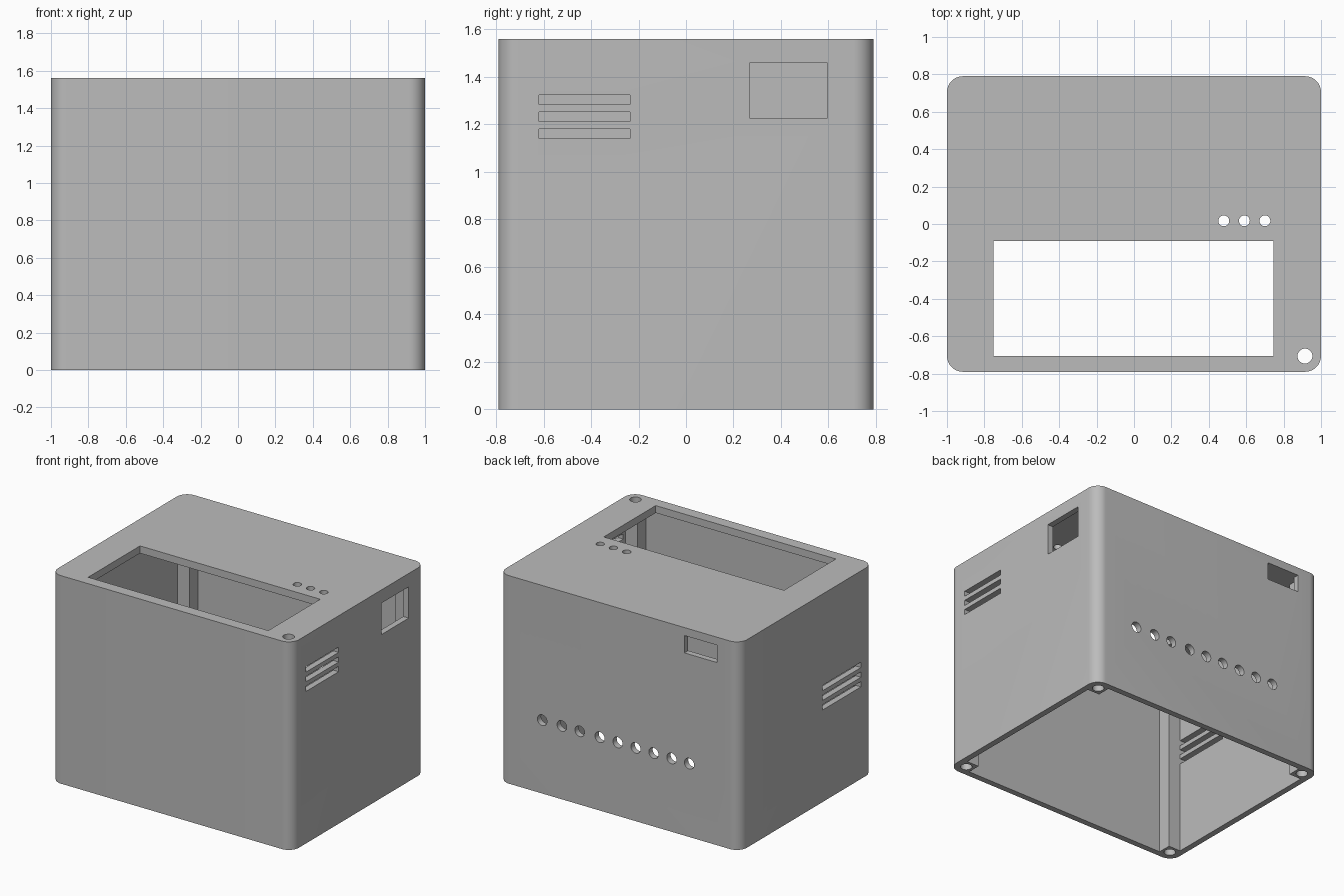
import bpy, bmesh, math
from mathutils import Matrix, Vector

if "Cube" in bpy.data.objects:
    bpy.data.objects.remove(bpy.data.objects["Cube"])

HX, HY, H = 1.0, 0.79, 1.56      # half width, half depth, height
R = 0.085                        # vertical corner radius
WALL, POST, ROOF = 0.045, 0.145, 0.055

grey = bpy.data.materials.new("light_grey_plastic")
grey.diffuse_color = (0.5, 0.5, 0.5, 1)
grey.use_nodes = True
grey.node_tree.nodes["Principled BSDF"].inputs["Base Color"].default_value = grey.diffuse_color


def make_object(name, bm):
    bmesh.ops.recalc_face_normals(bm, faces=bm.faces)
    mesh = bpy.data.meshes.new(name)
    bm.to_mesh(mesh)
    bm.free()
    mesh.materials.append(grey)
    ob = bpy.data.objects.new(name, mesh)
    bpy.context.collection.objects.link(ob)
    return ob


def prism(bm, outline, z0, z1):
    """Extrude a flat outline from z0 to z1."""
    face = bm.faces.new([bm.verts.new((x, y, z0)) for x, y in outline])
    ext = bmesh.ops.extrude_face_region(bm, geom=[face])
    top = [v for v in ext["geom"] if isinstance(v, bmesh.types.BMVert)]
    bmesh.ops.translate(bm, verts=top, vec=(0, 0, z1 - z0))


def box(bm, lo, hi):
    lo, hi = Vector(lo), Vector(hi)
    m = Matrix.Translation((lo + hi) / 2) @ Matrix.Diagonal((*(hi - lo), 1))
    bmesh.ops.create_cube(bm, size=1, matrix=m)


def drill(bm, start, end, radius):
    a, b = Vector(start), Vector(end)
    rot = (b - a).to_track_quat('Z', 'Y').to_matrix().to_4x4()
    bmesh.ops.create_cone(bm, cap_ends=True, segments=32, radius1=radius, radius2=radius,
                          depth=(b - a).length, matrix=Matrix.Translation((a + b) / 2) @ rot)


def cut(target, cutter):
    cutter.hide_render = True
    mod = target.modifiers.new("cut", 'BOOLEAN')
    mod.operation, mod.solver, mod.object = 'DIFFERENCE', 'EXACT', cutter
    bpy.context.view_layer.objects.active = target
    bpy.ops.object.modifier_apply(modifier=mod.name)
    bpy.data.objects.remove(cutter)


# Outer body with rounded vertical corners
outline = []
for i, (sx, sy) in enumerate([(1, 1), (-1, 1), (-1, -1), (1, -1)]):
    for k in range(13):
        a = math.radians(90 * i + 7.5 * k)
        outline.append((sx * (HX - R) + R * math.cos(a), sy * (HY - R) + R * math.sin(a)))
bm = bmesh.new()
prism(bm, outline, 0, H)
case = make_object("enclosure", bm)

# Cavity open at the bottom; the notched corners leave four screw posts
ix, iy, px, py = HX - WALL, HY - WALL, HX - POST, HY - POST
cross = []
for sx, sy in [(1, 1), (-1, 1), (-1, -1), (1, -1)]:
    corner = [(sx * ix, sy * py), (sx * px, sy * py), (sx * px, sy * iy)]
    cross += corner if sx * sy > 0 else corner[::-1]
bm = bmesh.new()
prism(bm, cross, -0.1, H - ROOF)
cut(case, make_object("cavity_cutter", bm))

bm = bmesh.new()
# Screen opening and indicator holes in the roof
box(bm, (-0.75, -0.705, H - 0.1), (0.745, -0.09, H + 0.1))
for x in (0.48, 0.59, 0.70):
    drill(bm, (x, 0.017, H - 0.1), (x, 0.017, H + 0.1), 0.029)
# Screw holes up the posts; the front right one passes through the roof
for sx in (-1, 1):
    for sy in (-1, 1):
        top = H + 0.1 if (sx, sy) == (1, -1) else H - ROOF
        c = (sx * 0.914, sy * 0.706)
        drill(bm, (*c, -0.1), (*c, top), 0.04)
# Vent slots on both sides
for i in range(3):
    z = 1.14 + 0.0725 * i
    box(bm, (0.9, -0.62, z), (1.1, -0.235, z + 0.04))
    z = 0.69 + 0.0725 * i
    box(bm, (-1.1, -0.645, z), (-0.9, -0.19, z + 0.04))
# Socket openings on the right and the back
box(bm, (0.9, 0.27, 1.225), (1.1, 0.595, 1.46))
box(bm, (-0.81, 0.7, 1.37), (-0.54, 0.9, 1.5))
# Row of cable holes across the back
for x in (0.64, 0.477, 0.328, 0.162, 0.013, -0.136, -0.285, -0.434, -0.58):
    drill(bm, (x, 0.7, 0.55), (x, 0.9, 0.55), 0.04)
cut(case, make_object("openings_cutter", bm))

bpy.ops.object.select_all(action='DESELECT')
case.select_set(True)
bpy.context.view_layer.objects.active = case
bpy.ops.object.shade_smooth_by_angle(angle=math.radians(30))
